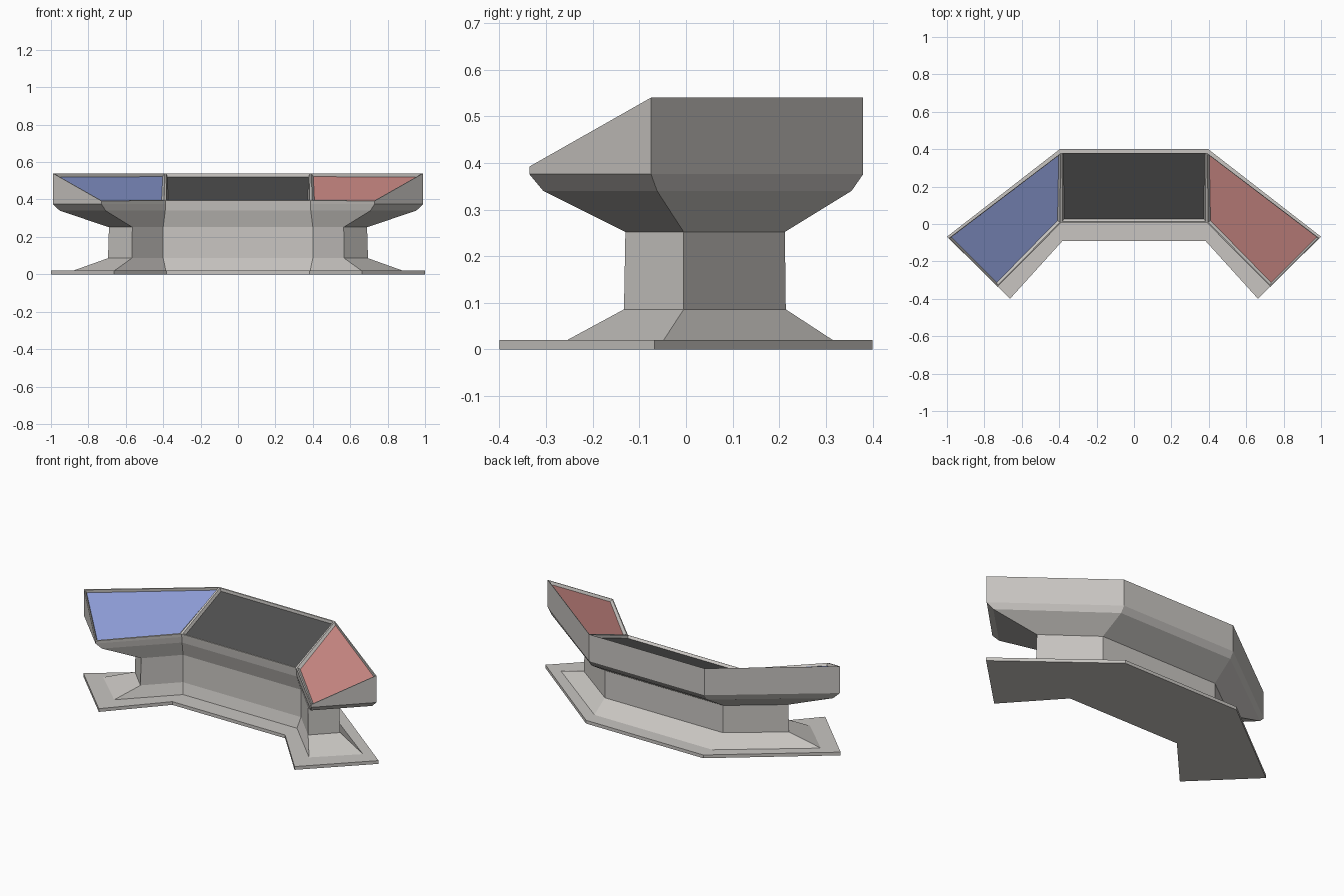
import bpy, bmesh

cube = bpy.data.objects.get("Cube")
if cube:
    bpy.data.objects.remove(cube, do_unlink=True)


def material(name, rgb):
    m = bpy.data.materials.new(name)
    m.use_nodes = True
    m.diffuse_color = (*rgb, 1)
    m.node_tree.nodes["Principled BSDF"].inputs["Base Color"].default_value = (*rgb, 1)
    return m


GREY = material("warm grey shell", (0.58, 0.56, 0.535))
DARK = material("dark panel", (0.08, 0.08, 0.08))
BLUE = material("blue panel", (0.27, 0.34, 0.68))
RED = material("red panel", (0.62, 0.26, 0.24))

# Vertex numbers of the centre, left-hand and right-hand cells of a ring
CELLS = [(0, 1, 4, 5), (1, 2, 3, 4), (0, 5, 6, 7)]


def ring(bm, back, end, tip, inner):
    """Mirrored eight-point outline of the three-part plan."""
    half = [back, end, tip, inner]
    other = [(-x, y, z) for x, y, z in half]
    loop = [half[0]] + other + half[:0:-1]
    return [bm.verts.new(p) for p in loop]


def level(z, back, end, tip, inner):
    return [(x, y, z) for x, y in (back, end, tip, inner)]


def loft(name, levels, mats, panels=False):
    """Skin a stack of outlines and close both ends."""
    bm = bmesh.new()
    rings = [ring(bm, *l) for l in levels]
    for a, b in zip(rings, rings[1:]):
        for i in range(8):
            j = (i + 1) % 8
            bm.faces.new((a[i], a[j], b[j], b[i]))
    top = []
    for c in CELLS:
        bm.faces.new([rings[0][i] for i in reversed(c)])
        top.append(bm.faces.new([rings[-1][i] for i in c]))
    bmesh.ops.recalc_face_normals(bm, faces=bm.faces[:])
    if panels:
        # Narrow flat rim, then a sloped recess down to each panel
        bmesh.ops.inset_individual(bm, faces=top, thickness=0.008, depth=0)
        bmesh.ops.inset_individual(bm, faces=top, thickness=0.011, depth=-0.016)
        for slot, face in enumerate(top, 1):
            face.material_index = slot
    me = bpy.data.meshes.new(name)
    bm.to_mesh(me)
    bm.free()
    for m in mats:
        me.materials.append(m)
    ob = bpy.data.objects.new(name, me)
    bpy.context.collection.objects.link(ob)
    return ob


# Flat floor plate
floor = ((0.397, 0.4), (1.0, -0.068), (0.663, -0.4), (0.382, -0.09))
loft("base_plate", [level(0, *floor), level(0.02, *floor)], [GREY])

# Flared skirt and upright column
neck = ((0.4, 0.212), (0.69, -0.005), (0.565, -0.13), (0.4, 0.04))
loft("pedestal", [
    level(0.02, (0.4, 0.315), (0.88, -0.048), (0.66, -0.255), (0.386, 0.02)),
    level(0.086, (0.4, 0.214), (0.695, -0.005), (0.568, -0.133), (0.4, 0.037)),
    level(0.252, *neck),
], [GREY])

# Desk housing with slanted top and three recessed panels
rim = ((0.39, 0.38), (0.99, -0.075), (0.73, -0.336), (0.388, 0.008))
rim_heights = (0.54, 0.54, 0.392, 0.395)
loft("console_housing", [
    level(0.252, *neck),
    level(0.34, (0.39, 0.355), (0.953, -0.062), (0.708, -0.306), (0.389, 0.014)),
    level(0.376, *rim[:3], (0.388, 0.01)),
    [(x, y, z) for (x, y), z in zip(rim, rim_heights)],
], [GREY, DARK, BLUE, RED], panels=True)
